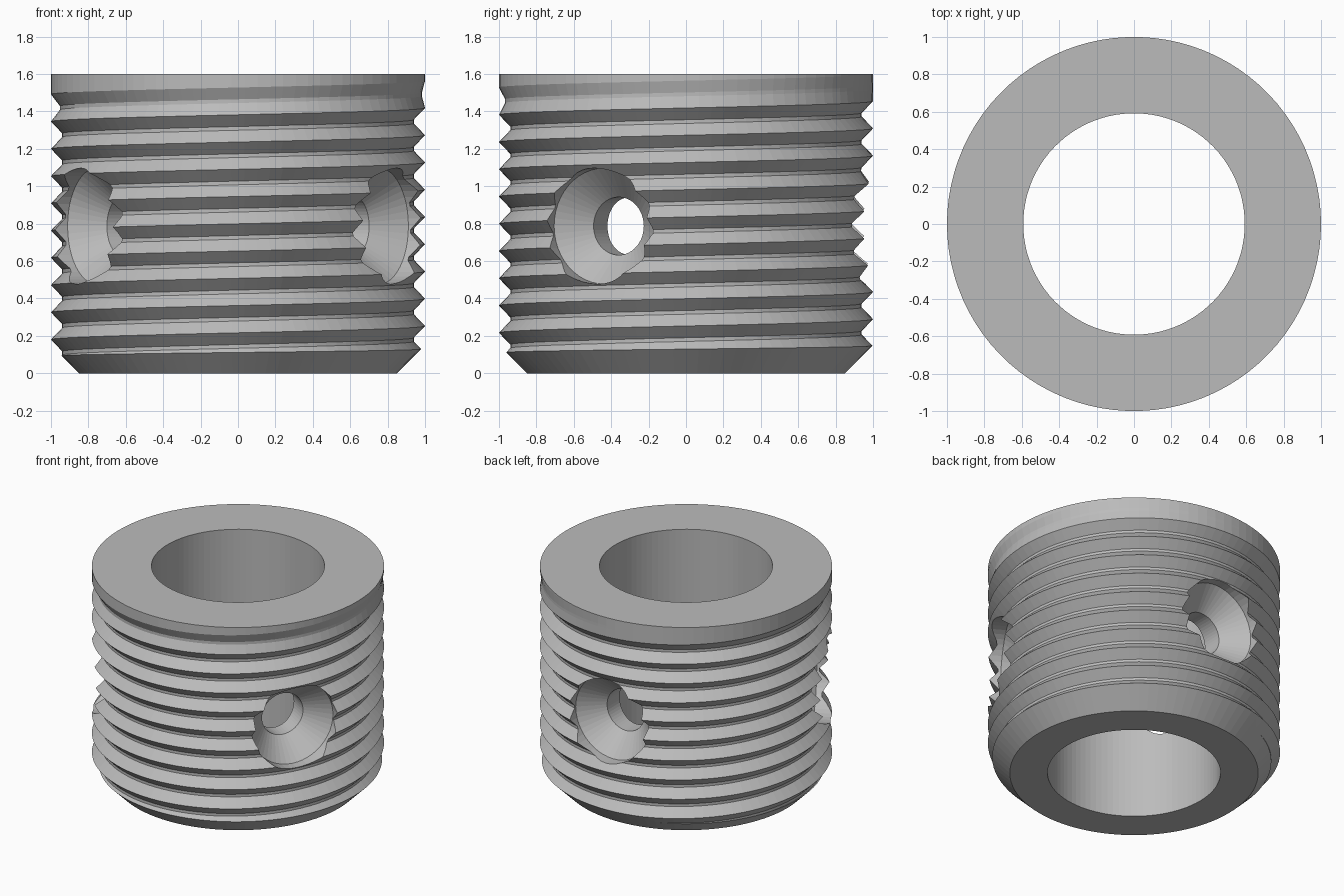
import bpy, bmesh, math
from mathutils import Matrix, Vector

if "Cube" in bpy.data.objects:
    bpy.data.objects.remove(bpy.data.objects["Cube"])

N = 90            # segments around
P = 0.1457        # thread pitch
HOLE_Z = 0.787

steel = bpy.data.materials.new("plain grey metal")
steel.diffuse_color = (0.5, 0.5, 0.5, 1)
steel.use_nodes = True
steel.node_tree.nodes["Principled BSDF"].inputs["Base Color"].default_value = steel.diffuse_color


def finish(bm, name):
    bmesh.ops.recalc_face_normals(bm, faces=bm.faces)
    me = bpy.data.meshes.new(name)
    bm.to_mesh(me)
    bm.free()
    ob = bpy.data.objects.new(name, me)
    me.materials.append(steel)
    bpy.context.collection.objects.link(ob)
    return ob


def lathe(profile, name, seg, closed, matrix=Matrix()):
    """Revolve (radius, z) points; closed joins last to first, otherwise cap both ends."""
    bm = bmesh.new()
    rings = [[bm.verts.new(matrix @ Vector((r * math.cos(a), r * math.sin(a), z)))
              for a in (2 * math.pi * j / seg for j in range(seg))] for r, z in profile]
    for i in range(len(rings) if closed else len(rings) - 1):
        a, b = rings[i], rings[(i + 1) % len(rings)]
        for j in range(seg):
            k = (j + 1) % seg
            bm.faces.new((a[j], a[k], b[k], b[j]))
    if not closed:
        bm.faces.new(rings[0])
        bm.faces.new(rings[-1])
    return finish(bm, name)


def boolean(ob, tool, op):
    mod = ob.modifiers.new(op, 'BOOLEAN')
    mod.operation, mod.solver, mod.object = op, 'EXACT', tool
    bpy.context.view_layer.objects.active = ob
    bpy.ops.object.modifier_apply(modifier=mod.name)
    bpy.data.objects.remove(tool)


def thread_point(k, part, turn):
    """Point on the helix: crest, lower root or upper root, fading out at the top."""
    z = 0.18 + P * (turn - 0.5 + k)
    r = 1.0
    if part:
        zc = z + P / 2
        fade = max(0, min(1, (1.53 - zc) / 0.14))
        r = 1 - 0.06 * fade
        z = zc + (-0.01 if part == 1 else 0.01)
    if z < -0.1:
        return 0.9, -0.1
    if z > 1.7:
        return 1.0, 1.7
    return r, z


# threaded body, over-long at both ends
bm = bmesh.new()
cols = []
for j in range(N + 1):
    a = 2 * math.pi * j / N
    col = []
    for k in range(-4, 14):
        for part in range(3):
            r, z = thread_point(k, part, j / N)
            col.append(bm.verts.new((r * math.cos(a), r * math.sin(a), z)))
    cols.append(col)
for a, b in zip(cols, cols[1:]):
    for i in range(len(a) - 1):
        bm.faces.new((a[i], b[i], b[i + 1], a[i + 1]))
bmesh.ops.remove_doubles(bm, verts=bm.verts, dist=1e-5)
bmesh.ops.holes_fill(bm, edges=[e for e in bm.edges if e.is_boundary], sides=0)
body = finish(bm, "threaded_insert")

# trim to a tube with a chamfered lower end
tube = lathe([(0.592, 0), (0.85, 0), (1.1, 0.25), (1.1, 1.6), (0.592, 1.6)],
             "tube_blank", N, True)
boolean(body, tube, 'INTERSECT')

# three countersunk side holes
for deg in (-30, 90, 210):
    m = (Matrix.Translation((0, 0, HOLE_Z)) @ Matrix.Rotation(math.radians(deg), 4, 'Z')
         @ Matrix.Rotation(math.radians(90), 4, 'Y'))
    drill = lathe([(0.155, 0.3), (0.155, 0.72), (0.31, 0.873), (0.31, 1.2)],
                  "hole_cutter", 48, False, m)
    boolean(body, drill, 'DIFFERENCE')
